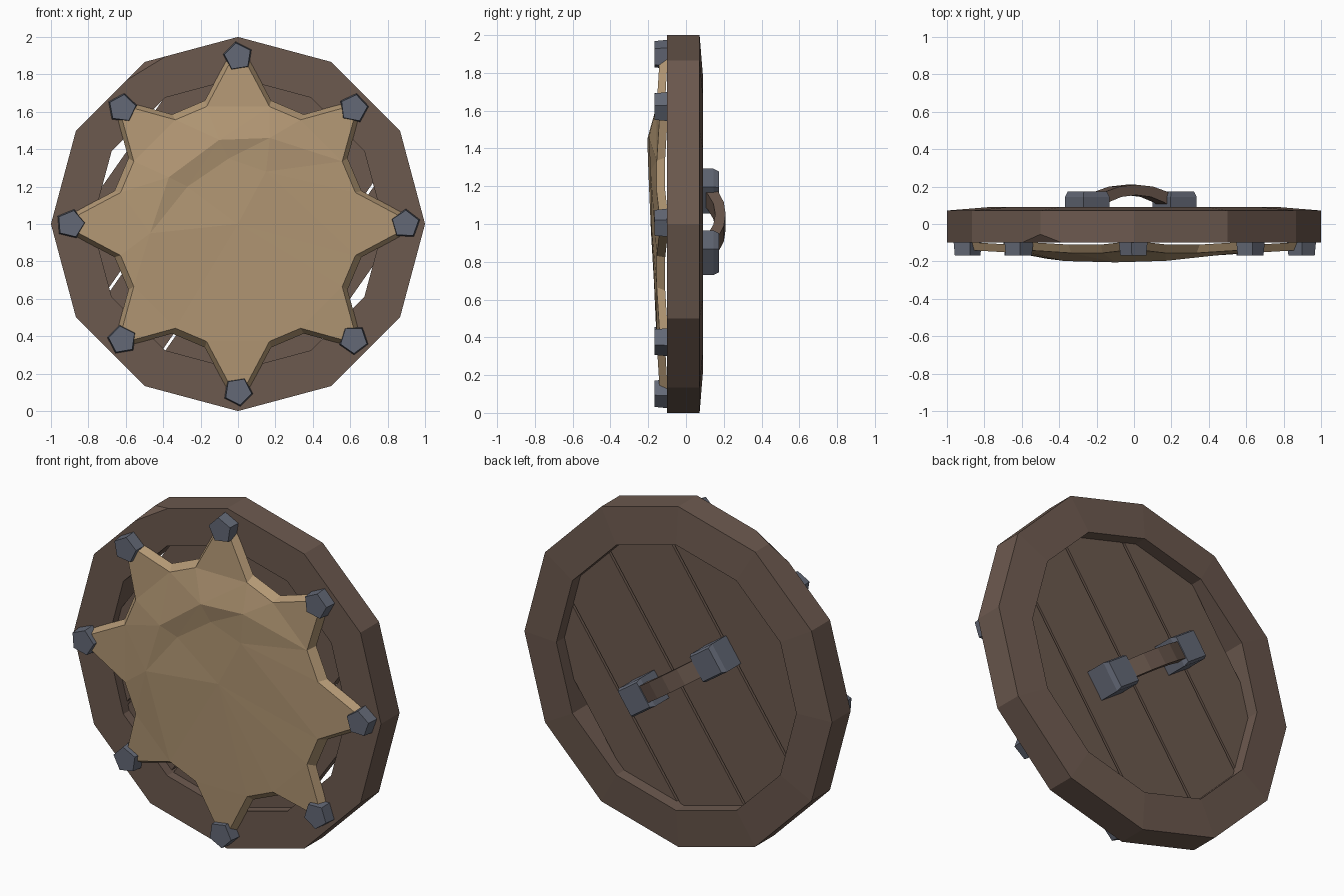
import bpy, bmesh, math, random
from mathutils import Matrix, Vector
from mathutils.geometry import delaunay_2d_cdt

if "Cube" in bpy.data.objects:
    bpy.data.objects.remove(bpy.data.objects["Cube"])

random.seed(4)


def material(name, rgb):
    m = bpy.data.materials.new(name)
    m.diffuse_color = (*rgb, 1)
    m.use_nodes = True
    m.node_tree.nodes["Principled BSDF"].inputs["Base Color"].default_value = m.diffuse_color
    return m


WOOD = material("brown wood", (0.150, 0.100, 0.077))
HIDE = material("tan leather", (0.450, 0.312, 0.175))
IRON = material("grey iron", (0.125, 0.139, 0.180))

# plank frame: local x runs across the planks, local z along them
TILT = Matrix.Translation((0, 0, 1)) @ Matrix.Rotation(math.radians(35), 4, 'Y')


def finish(bm, name, mat, matrix=None):
    if matrix:
        bm.transform(matrix)
    bmesh.ops.recalc_face_normals(bm, faces=bm.faces)
    me = bpy.data.meshes.new(name)
    bm.to_mesh(me)
    bm.free()
    me.materials.append(mat)
    ob = bpy.data.objects.new(name, me)
    bpy.context.collection.objects.link(ob)
    return ob


def ring(bm, n, r, y, cz=0.0, cx=0.0, turn=0.0):
    return [bm.verts.new((cx + r * math.cos(turn + 2 * math.pi * i / n), y,
                          cz + r * math.sin(turn + 2 * math.pi * i / n))) for i in range(n)]


def bridge(bm, a, b):
    n = len(a)
    for i in range(n):
        bm.faces.new((a[i], a[(i + 1) % n], b[(i + 1) % n], b[i]))


def cut(bm, co, no):
    # slice away the side the normal points to and close the hole
    res = bmesh.ops.bisect_plane(bm, geom=bm.verts[:] + bm.edges[:] + bm.faces[:],
                                 plane_co=co, plane_no=no, clear_outer=True)
    edges = [e for e in res['geom_cut'] if isinstance(e, bmesh.types.BMEdge)]
    bmesh.ops.holes_fill(bm, edges=edges, sides=0)


# twelve-sided rim with a chipped front corner
bm = bmesh.new()
loops = [ring(bm, 12, r, y, 1.0) for r, y in
         ((1.0, -0.1), (1.0, 0.072), (0.78, 0.09), (0.78, -0.1))]
for i in range(4):
    bridge(bm, loops[i], loops[(i + 1) % 4])
bmesh.ops.recalc_face_normals(bm, faces=bm.faces)
p, q, r = Vector((-0.61, -0.1, 1.76)), Vector((-0.38, -0.1, 1.9)), Vector((-0.5, -0.055, 1.866))
no = (q - p).cross(r - p).normalized()
if no.y > 0:
    no = -no
cut(bm, p, no)
finish(bm, "rim", WOOD)

# diagonal planks with narrow gaps between them
for i, (lo, hi) in enumerate(((-0.71, -0.37), (-0.355, 0.055), (0.07, 0.465), (0.48, 0.72))):
    bm = bmesh.new()
    a = ring(bm, 12, 0.81, -0.045, turn=math.radians(5))
    b = ring(bm, 12, 0.81, 0.015, turn=math.radians(5))
    bridge(bm, a, b)
    bm.faces.new(a)
    bm.faces.new(b)
    bmesh.ops.recalc_face_normals(bm, faces=bm.faces)
    cut(bm, (lo, 0, 0), (-1, 0, 0))
    cut(bm, (hi, 0, 0), (1, 0, 0))
    finish(bm, f"plank_{i + 1}", WOOD, TILT)

# stretched hide: eight-pointed outline with a raised crease
outline = []
for k in range(8):
    base = k * 45
    tip = 0.9 if k % 2 == 0 else 0.87
    offs = (15, 31) if k % 2 == 0 else (14, 30)
    outline += [(base - 2.5, tip, -0.14), (base + 2.5, tip, -0.14),
                (base + offs[0], 0.67, -0.155), (base + offs[1], 0.67, -0.155)]
pts = [(t * math.cos(math.radians(d)), t * math.sin(math.radians(d)), y) for d, t, y in outline]
n = len(pts)
pts += [(-0.47, -0.05, -0.185), (-0.37, 0.25, -0.198), (-0.1, 0.45, -0.205), (0.17, 0.46, -0.197),
        (-0.27, 0.2, -0.178), (-0.05, 0.35, -0.183), (0.15, 0.28, -0.188), (0.0, 0.0, -0.184)]
edges = [(i, (i + 1) % n) for i in range(n)]
edges += [(n, n + 1), (n + 1, n + 2), (n + 2, n + 3), (n, n + 4), (n + 4, n + 5), (n + 5, n + 3)]
_, _, tris, _, _, _ = delaunay_2d_cdt([Vector(p[:2]) for p in pts], edges, [], 1, 1e-5, False)
co, _, tris, orig, _, _ = delaunay_2d_cdt([Vector(p[:2]) for p in pts], edges,
                                          [list(range(n))], 1, 1e-5)
bm = bmesh.new()
front, back = [], []
for c, o in zip(co, orig):
    x, z, y = pts[o[0]]
    rim_pt = o[0] < n
    s, t = (0.97, 1.02) if rim_pt else (1, 1)
    front.append(bm.verts.new((x * s, y, 1 + z * s)))
    back.append(bm.verts.new((x * t, y + 0.045, 1 + z * t)))
for f in tris:
    bm.faces.new([front[i] for i in f])
    bm.faces.new([back[i] for i in reversed(f)])
where = {o[0]: i for i, o in enumerate(orig)}
order = [where[i] for i in range(n)]
bridge(bm, [front[i] for i in order], [back[i] for i in order])
finish(bm, "hide_cover", HIDE)

# pentagonal studs pinning the hide points
for k in range(8):
    a = math.radians(k * 45)
    d = 0.895 if k % 2 == 0 else 0.875
    x, z, t = d * math.cos(a), 1 + d * math.sin(a), random.uniform(0, 1.2)
    bm = bmesh.new()
    low = ring(bm, 5, 0.082, -0.09, z, x, t)
    top = ring(bm, 5, 0.074, -0.168, z, x, t)
    bridge(bm, low, top)
    bm.faces.new(low)
    bm.faces.new(top)
    finish(bm, f"stud_{k + 1}", IRON)

# arched grip on the back
HANDLE = TILT @ Matrix.Translation((-0.02, 0, 0))
path = [(-0.3, 0.10), (-0.21, 0.145), (-0.11, 0.175), (0, 0.185), (0.11, 0.175), (0.21, 0.145), (0.3, 0.10)]
bm = bmesh.new()
secs = []
for x, y in path:
    inner = (x * 0.88, y - 0.03)
    outer = (x, y + 0.025)
    secs.append([bm.verts.new((px, py, h)) for (px, py), h in
                 ((inner, -0.05), (outer, -0.05), (outer, 0.05), (inner, 0.05))])
for a, b in zip(secs, secs[1:]):
    bridge(bm, a, b)
bm.faces.new(secs[0])
bm.faces.new(secs[-1])
finish(bm, "grip", WOOD, HANDLE)

# iron blocks holding the grip
for side, name in ((-1, "left"), (1, "right")):
    bm = bmesh.new()
    sq = math.radians(45)
    rs = [ring(bm, 4, r, y, 0, side * 0.285, sq) for r, y in
          ((0.12, 0.0), (0.12, 0.145), (0.105, 0.175))]
    bridge(bm, rs[0], rs[1])
    bridge(bm, rs[1], rs[2])
    bm.faces.new(rs[0])
    bm.faces.new(rs[2])
    finish(bm, f"grip_block_{name}", IRON, HANDLE)
